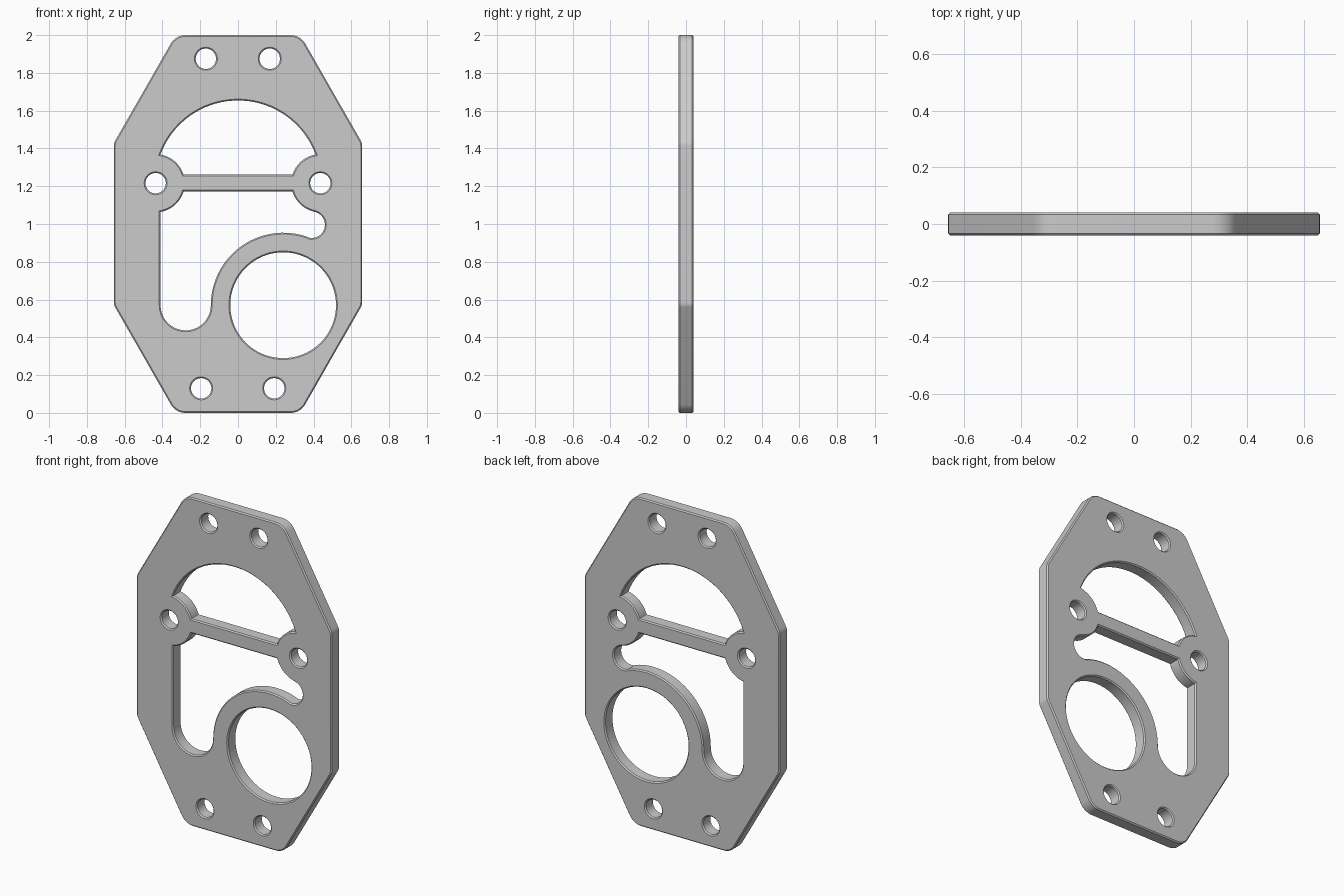
import bpy, bmesh
from math import sin, cos, radians, pi

if "Cube" in bpy.data.objects:
    bpy.data.objects.remove(bpy.data.objects["Cube"])

HALF_T = 0.04     # half thickness
CHAMFER = 0.007   # edge chamfer
MID_Z = 1.216     # height of the bosses
BOSS_X, BOSS_R = 0.436, 0.154


def arc(cx, cz, r, a0, a1):
    n = max(3, int(abs(a1 - a0) / 5))
    return [(cx + r * cos(radians(a0 + (a1 - a0) * i / n)),
             cz + r * sin(radians(a0 + (a1 - a0) * i / n))) for i in range(n + 1)]


def circle(cx, cz, r, n):
    return [(cx + r * cos(2 * pi * i / n), cz + r * sin(2 * pi * i / n)) for i in range(n)]


# Outer outline: rounded corners of one quadrant, mirrored to the others
q = arc(0.607, 1.416, 0.05, 0, 30) + arc(0.278, 1.91, 0.09, 30, 90)
q = [(x, z - 1) for x, z in q]
q[:] = [(min(x, 0.657), z) for x, z in q]
top = q + [(-x, z) for x, z in reversed(q)]
outline = [(x, 1 + z) for x, z in top] + [(-x, 1 - z) for x, z in top]

# Upper window: dome with boss cut-ins and the bar's upper edge
upper = (arc(0, MID_Z, 0.438, 20.3, 159.7)
         + arc(-BOSS_X, MID_Z, BOSS_R, 80.2, 17)[1:]
         + arc(BOSS_X, MID_Z, BOSS_R, 163, 99.8)[:-1])

# Lower window: straight side, round foot, sweep around the bore, small slot end
lower = (arc(-BOSS_X, MID_Z, BOSS_R, -16.2, -80.3)
         + arc(-0.277, 0.57, 0.133, 180, 360)
         + arc(0.24, 0.57, 0.384, 180, 70.6)[1:]
         + arc(0.39, 0.996, 0.07, 250.6, 438.2)[1:]
         + arc(BOSS_X, MID_Z, BOSS_R, 258.2, 196.2)[1:])

# Large bore and screw holes
loops = [outline, upper, lower, circle(0.239, 0.57, 0.28, 80)]
for x, z in [(-0.17, 1.875), (0.168, 1.875), (-BOSS_X, MID_Z), (BOSS_X, MID_Z),
             (-0.195, 0.13), (0.192, 0.13)]:
    loops.append(circle(x, z, 0.054, 32))

# Filled profile extruded with chamfered edges
cu = bpy.data.curves.new("cover_plate", 'CURVE')
cu.dimensions = '2D'
cu.fill_mode = 'BOTH'
cu.extrude = HALF_T - CHAMFER
cu.bevel_depth = CHAMFER
cu.bevel_resolution = 0
cu.offset = -CHAMFER
for pts in loops:
    s = cu.splines.new('POLY')
    s.points.add(len(pts) - 1)
    for p, (x, z) in zip(s.points, pts):
        p.co = (x, z, 0, 1)
    s.use_cyclic_u = True
plate = bpy.data.objects.new("cover_plate", cu)
bpy.context.collection.objects.link(plate)
plate.rotation_euler = (pi / 2, 0, 0)
bpy.context.view_layer.objects.active = plate
plate.select_set(True)
bpy.ops.object.convert(target='MESH')
plate = bpy.context.object

# Weld and shade
bm = bmesh.new()
bm.from_mesh(plate.data)
bmesh.ops.remove_doubles(bm, verts=bm.verts, dist=0.0002)
bmesh.ops.recalc_face_normals(bm, faces=bm.faces)
bm.to_mesh(plate.data)
bm.free()
bpy.ops.object.shade_smooth_by_angle(angle=radians(30))
